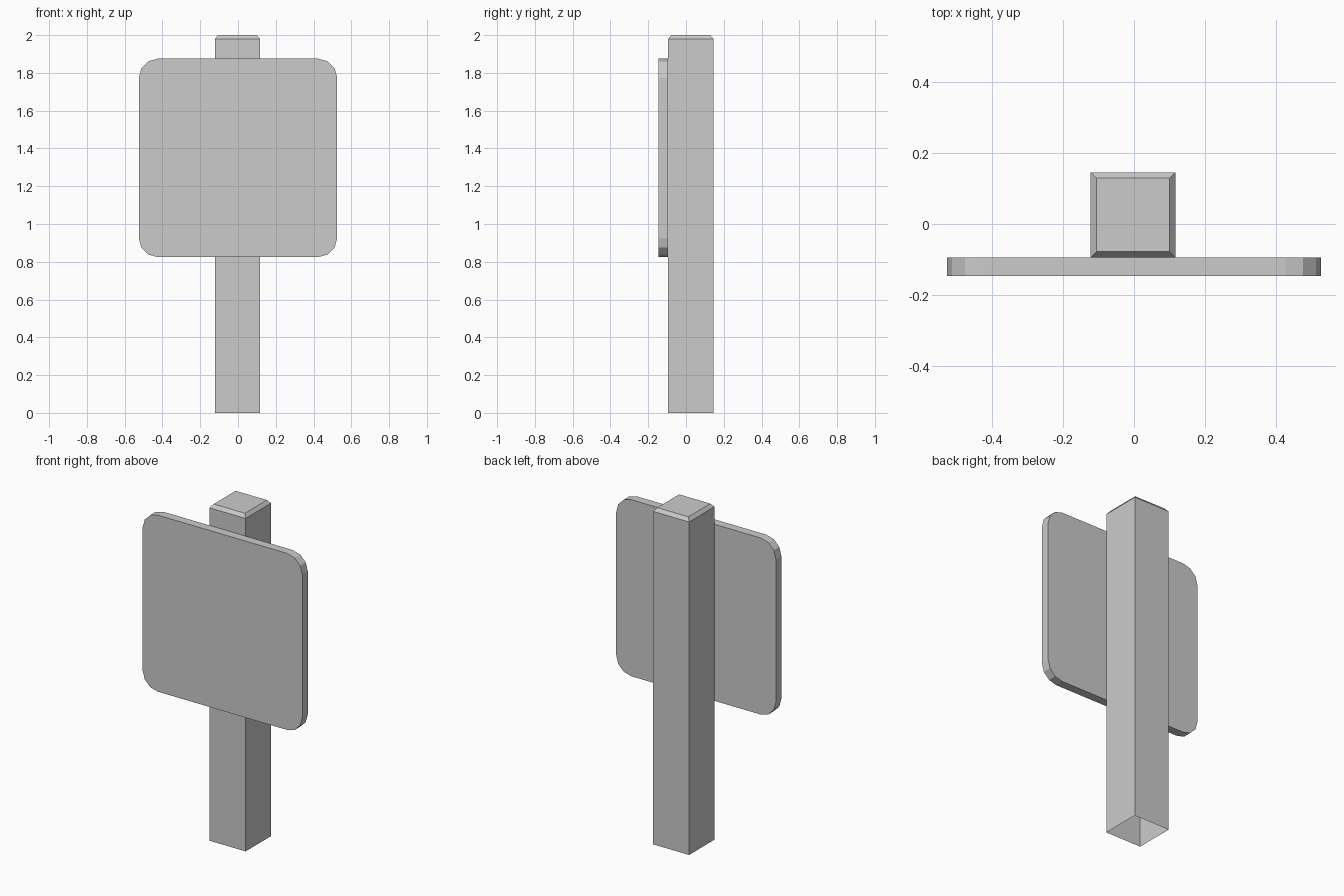
import bpy, bmesh
from mathutils import Vector

if "Cube" in bpy.data.objects:
    bpy.data.objects.remove(bpy.data.objects["Cube"])


def box(bm, lo, hi):
    lo, hi = Vector(lo), Vector(hi)
    bmesh.ops.create_cube(bm, size=1)
    for v in bm.verts:
        v.co = (lo + hi) / 2 + v.co * (hi - lo)


def finish(bm, name):
    mesh = bpy.data.meshes.new(name)
    bm.to_mesh(mesh)
    bm.free()
    bpy.context.collection.objects.link(bpy.data.objects.new(name, mesh))


# Square post with a chamfered top and an open underside
bm = bmesh.new()
box(bm, (-0.122, -0.094, 0), (0.116, 0.145, 1.98))
bm.normal_update()
bottom = [f for f in bm.faces if f.normal.z < -0.5]
top = [f for f in bm.faces if f.normal.z > 0.5]
bmesh.ops.inset_region(bm, faces=top, thickness=0.023, depth=0)
for v in top[0].verts:
    v.co.z = 2.0
bmesh.ops.delete(bm, geom=bottom, context='FACES_ONLY')
finish(bm, "post")

# Sign panel with rounded corners, fixed to the front of the post
bm = bmesh.new()
box(bm, (-0.525, -0.146, 0.825), (0.525, -0.094, 1.875))
corners = [e for e in bm.edges
           if abs(e.verts[0].co.y - e.verts[1].co.y) > 0.01]
bmesh.ops.bevel(bm, geom=corners, offset=0.1, offset_type='OFFSET',
                segments=3, profile=0.5, affect='EDGES')
finish(bm, "sign_panel")
